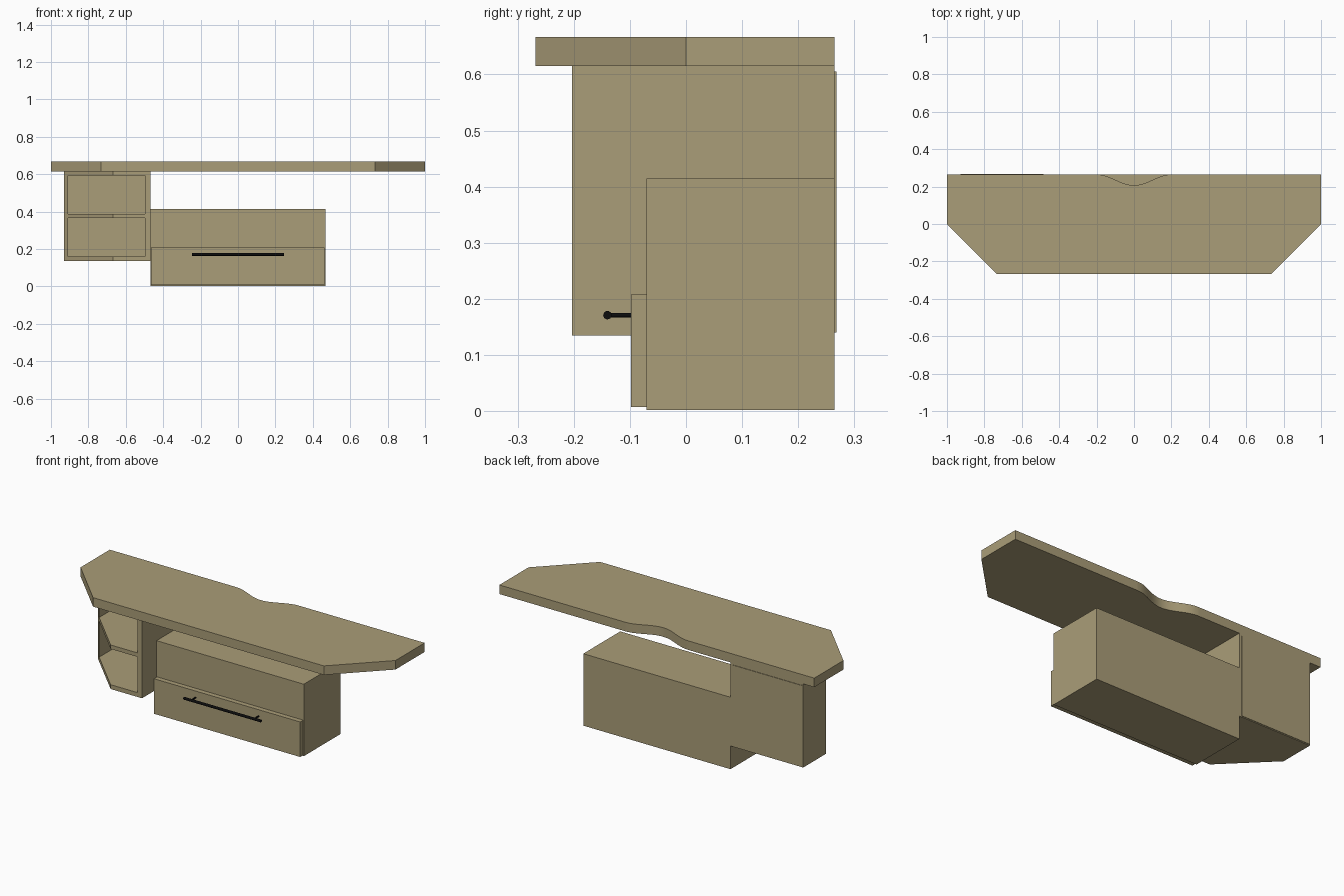
import bpy
import bmesh
import math
from mathutils import Matrix

cube = bpy.data.objects.get("Cube")
if cube:
    bpy.data.objects.remove(cube, do_unlink=True)


def material(name, rgb):
    m = bpy.data.materials.new(name)
    m.use_nodes = True
    m.diffuse_color = (*rgb, 1)
    bsdf = next(n for n in m.node_tree.nodes if n.type == "BSDF_PRINCIPLED")
    bsdf.inputs["Base Color"].default_value = (*rgb, 1)
    return m


wood = material("tan wood", (0.402, 0.337, 0.188))
black = material("black metal", (0.004, 0.004, 0.004))


def finish(name, bm, mat):
    bmesh.ops.recalc_face_normals(bm, faces=bm.faces)
    mesh = bpy.data.meshes.new(name)
    bm.to_mesh(mesh)
    bm.free()
    mesh.materials.append(mat)
    ob = bpy.data.objects.new(name, mesh)
    bpy.context.collection.objects.link(ob)
    return ob


def prism(name, outline, z0, z1):
    """Extrude a plan outline from z0 up to z1."""
    bm = bmesh.new()
    face = bm.faces.new([bm.verts.new((x, y, z0)) for x, y in outline])
    top = bmesh.ops.extrude_face_region(bm, geom=[face])["geom"]
    bmesh.ops.translate(bm, vec=(0, 0, z1 - z0),
                        verts=[g for g in top if isinstance(g, bmesh.types.BMVert)])
    return finish(name, bm, wood)


def box(name, x0, x1, y0, y1, z0, z1):
    return prism(name, [(x0, y0), (x1, y0), (x1, y1), (x0, y1)], z0, z1)


def rod(name, centre, radius, length, axis):
    bm = bmesh.new()
    turn = Matrix.Rotation(math.pi / 2, 4, "Y" if axis == "X" else "X")
    bmesh.ops.create_cone(bm, cap_ends=True, segments=16, radius1=radius, radius2=radius,
                          depth=length, matrix=Matrix.Translation(centre) @ turn)
    ob = finish(name, bm, black)
    bpy.context.view_layer.objects.active = ob
    ob.select_set(True)
    bpy.ops.object.shade_smooth_by_angle()
    ob.select_set(False)


BACK = 0.265

# Worktop with chamfered front corners and a curved cable notch at the back
steps = 20
notch = [(0.2 - 0.4 * i / steps, BACK - 0.029 * (1 - math.cos(2 * math.pi * i / steps)))
         for i in range(steps + 1)]
worktop = prism("worktop", [(-1, BACK), (-1, 0), (-0.733, -0.268), (0.733, -0.268),
                            (1, 0), (1, BACK)] + notch, 0.615, 0.667)
for p in worktop.data.polygons:
    p.use_smooth = abs(p.center.x) < 0.2 and abs(p.normal.z) < 0.5 and p.center.y > 0.1
for e in worktop.data.edges:
    a, b = (worktop.data.vertices[i].co for i in e.vertices)
    e.use_edge_sharp = abs(a.z - b.z) < 0.001

# Open corner shelf: side panels, three boards and a thin back
LEFT, RIGHT, FRONT, BASE, TOP = -0.93, -0.468, -0.203, 0.135, 0.615
prism("shelf_outer_panel", [(LEFT, BACK), (LEFT, 0.06), (-0.91, 0.04), (-0.91, BACK)], BASE, TOP)
box("shelf_inner_panel", -0.497, RIGHT, FRONT, BACK, BASE, TOP)
board = [(-0.91, BACK), (-0.91, 0.04), (-0.667, FRONT), (-0.497, FRONT), (-0.497, BACK)]
for name, z0, z1 in (("bottom", BASE, 0.16), ("middle", 0.365, 0.388), ("top", 0.592, TOP)):
    prism("shelf_" + name + "_board", board, z0, z1)
box("shelf_back_panel", LEFT + 0.003, -0.483, BACK, 0.268, 0.14, 0.605)

# Low cabinet with its drawer
box("drawer_cabinet", RIGHT, 0.467, -0.07, BACK, 0.002, 0.415)
box("drawer_front", -0.465, 0.463, -0.098, -0.07, 0.007, 0.208)

# Bar handle on two posts
rod("handle_bar", (0, -0.14, 0.171), 0.0075, 0.49, "X")
for side, x in (("right", -0.2), ("left", 0.2)):
    rod("handle_post_" + side, (x, -0.119, 0.171), 0.004, 0.044, "Y")
